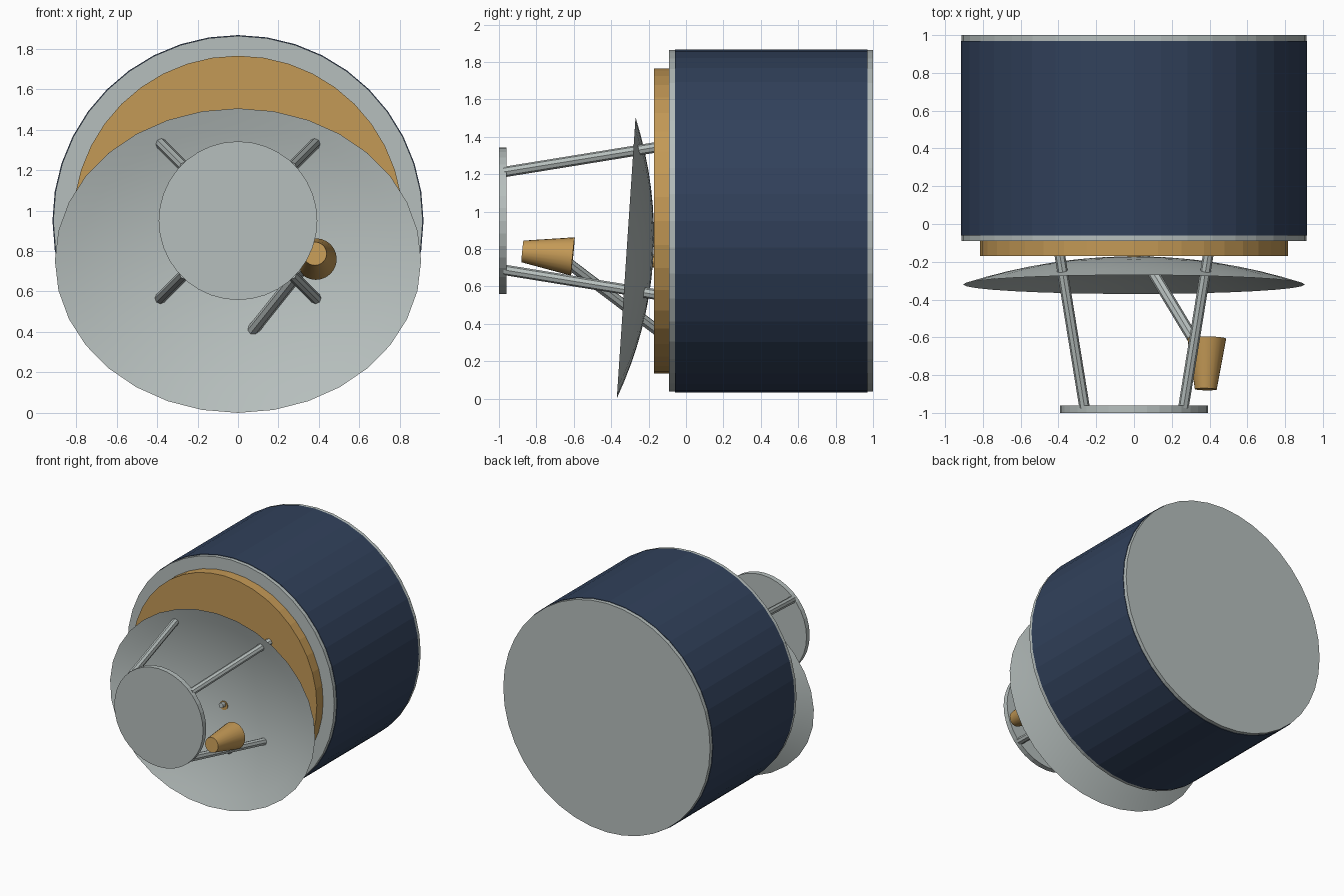
import bpy, math
from mathutils import Vector, Matrix

cube = bpy.data.objects.get("Cube")
if cube:
    bpy.data.objects.remove(cube, do_unlink=True)


def material(name, rgb):
    m = bpy.data.materials.new(name)
    m.use_nodes = True
    m.diffuse_color = (*rgb, 1)
    m.node_tree.nodes["Principled BSDF"].inputs["Base Color"].default_value = (*rgb, 1)
    return m


GREY = material("light grey metal", (0.47, 0.52, 0.51))
GOLD = material("gold foil", (0.55, 0.32, 0.093))
NAVY = material("navy solar cells", (0.031, 0.053, 0.105))


def tube(name, start, end, r1, r2, mat, sides, smooth=False):
    """Closed cylinder or cone between two points."""
    a, b = Vector(start), Vector(end)
    axis = b - a
    bpy.ops.mesh.primitive_cone_add(vertices=sides, radius1=r1, radius2=r2,
                                    depth=axis.length, location=(a + b) / 2,
                                    rotation=axis.to_track_quat('Z', 'Y').to_euler())
    obj = bpy.context.object
    obj.name = name
    obj.data.materials.append(mat)
    if smooth:
        bpy.ops.object.shade_smooth_by_angle(angle=math.radians(30))
    return obj


def drum(name, y0, y1, radius, mat, sides=40):
    return tube(name, (0, y0, AXIS_Z), (0, y1, AXIS_Z), radius, radius, mat, sides)


AXIS_Z = 0.95

# Main drum with end rims and the front platform
drum("solar_drum", -0.06, 0.97, 0.917, NAVY)
drum("front_rim", -0.09, -0.06, 0.913, GREY)
drum("back_rim", 0.97, 1.0, 0.913, GREY)
drum("front_platform", -0.17, -0.09, 0.815, GOLD)

# Secondary plate on four struts
drum("front_plate", -1.0, -0.96, 0.392, GREY, 36)
for sx, side in ((1, "left"), (-1, "right")):
    for sz, level in ((1, "upper"), (-1, "lower")):
        tube(f"{level}_{side}_strut",
             (sx * 0.395, -0.15, AXIS_Z + sz * 0.395),
             (sx * 0.262, -0.97, AXIS_Z + sz * 0.262), 0.028, 0.028, GREY, 8)

# Shallow elliptical dish: rings of a parabola, tilted slightly upward
RINGS, SIDES = 8, 32
HALF_W, HALF_H, DEPTH = 0.905, 0.754, 0.145
tilt = Matrix.Rotation(-math.atan2(0.1, 1.5), 4, 'X')
centre = Matrix.Translation((0, -0.32, 0.7525))
verts, faces = [(0, DEPTH, 0)], []
for i in range(1, RINGS + 1):
    t = i / RINGS
    for k in range(SIDES):
        a = math.tau * k / SIDES
        verts.append((HALF_W * t * math.sin(a), DEPTH * (1 - t * t),
                      HALF_H * t * math.cos(a)))
for k in range(SIDES):
    n = (k + 1) % SIDES
    faces.append((0, 1 + n, 1 + k))
    for i in range(RINGS - 1):
        p, q = 1 + i * SIDES, 1 + (i + 1) * SIDES
        faces.append((p + k, p + n, q + n, q + k))
mesh = bpy.data.meshes.new("dish")
mesh.from_pydata(verts, [], faces)
mesh.transform(centre @ tilt)
mesh.materials.append(GREY)
mesh.shade_smooth()
dish = bpy.data.objects.new("dish", mesh)
bpy.context.collection.objects.link(dish)

# Dish mount and the small knob at its middle
tube("dish_mount", (0, -0.16, 0.735), (0, -0.183, 0.735), 0.035, 0.035, GOLD, 16)
tube("dish_knob", (0, -0.17, 0.745), (0, -0.215, 0.748), 0.02, 0.02, GREY, 12)

# Feed horn on its own arm
tube("feed_horn", (0.385, -0.605, 0.76), (0.38, -0.875, 0.787),
     0.103, 0.058, GOLD, 24, smooth=True)
tube("feed_arm", (0.03, -0.14, 0.355), (0.35, -0.67, 0.755), 0.03, 0.03, GREY, 8)
